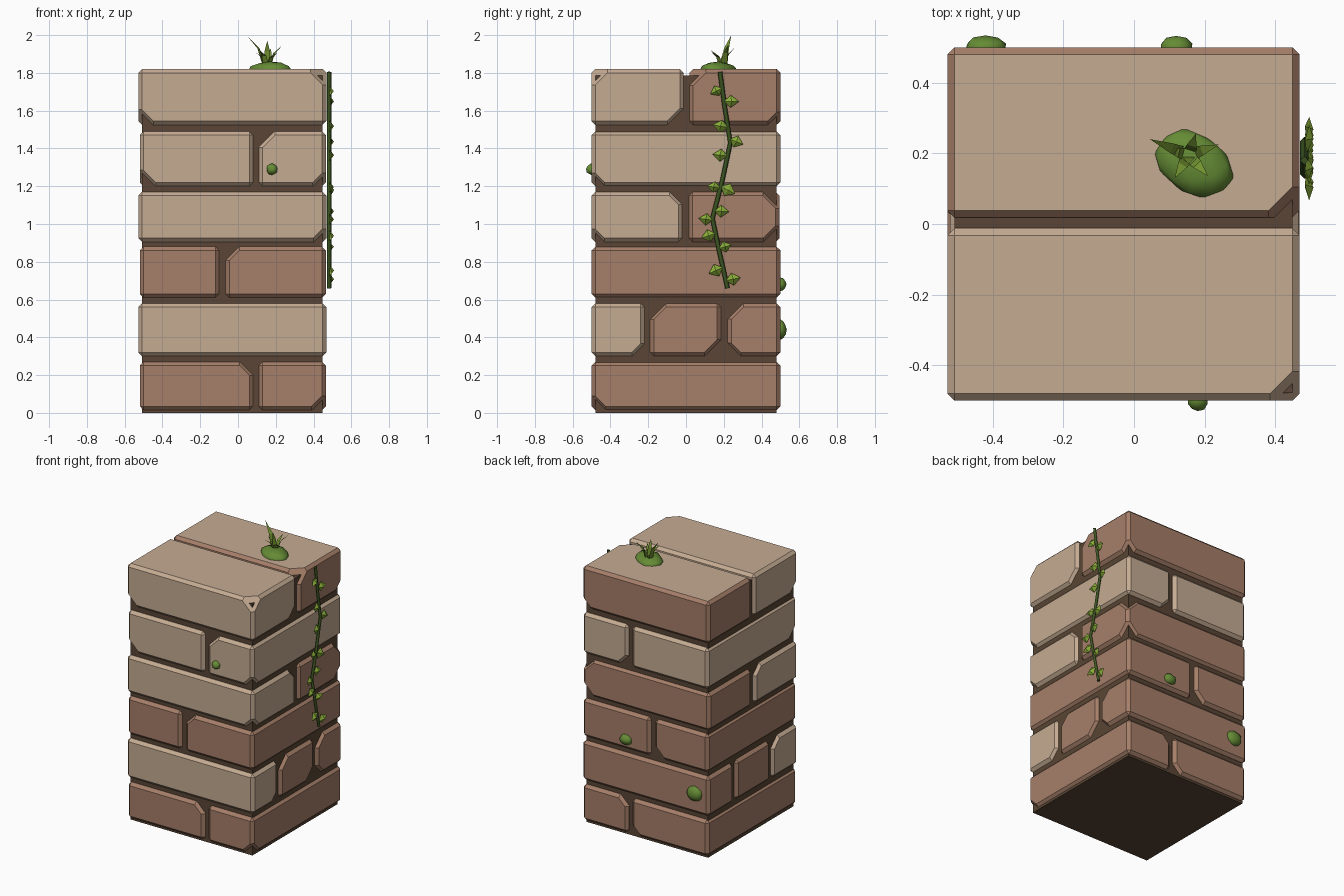
import bpy, bmesh, math, random
from mathutils import Vector, Matrix

random.seed(4)
start_cube = bpy.data.objects.get("Cube")
if start_cube:
    bpy.data.objects.remove(start_cube, do_unlink=True)


def material(name, colour):
    mat = bpy.data.materials.new(name)
    mat.use_nodes = True
    mat.diffuse_color = (*colour, 1)
    mat.node_tree.nodes["Principled BSDF"].inputs["Base Color"].default_value = (*colour, 1)
    return mat


tan = material("tan_brick", (0.56, 0.41, 0.29))
brown = material("brown_brick", (0.38, 0.21, 0.14))
mortar = material("dark_mortar", (0.10, 0.06, 0.035))
moss = material("moss_green", (0.13, 0.26, 0.035))
stem = material("stem_green", (0.045, 0.09, 0.015))
leaf_green = material("leaf_green", (0.25, 0.42, 0.04))
blade_green = material("grass_green", (0.17, 0.29, 0.03))


def finish(bm, name, *mats):
    mesh = bpy.data.meshes.new(name)
    bm.to_mesh(mesh)
    bm.free()
    for mat in mats:
        mesh.materials.append(mat)
    obj = bpy.data.objects.new(name, mesh)
    bpy.context.collection.objects.link(obj)
    return obj


def box(low, high):
    bm = bmesh.new()
    bmesh.ops.create_cube(bm, size=1)
    low, high = Vector(low), Vector(high)
    bmesh.ops.scale(bm, vec=high - low, verts=bm.verts)
    bmesh.ops.translate(bm, vec=(low + high) / 2, verts=bm.verts)
    return bm


def brick(name, low, high, mat, chips):
    """Chamfered block; each chip such as '+-+' names a broken corner."""
    bm = box(low, high)
    bmesh.ops.bevel(bm, geom=bm.edges[:], offset=0.02, segments=1, affect='EDGES')
    for chip in chips.split():
        signs = [1 if s == "+" else -1 for s in chip]
        corner = Vector([h if s > 0 else l for s, l, h in zip(signs, low, high)])
        normal = Vector(signs)
        point = corner - Vector((signs[0] * random.uniform(0.085, 0.11), 0, 0))
        bmesh.ops.bisect_plane(bm, geom=bm.verts[:] + bm.edges[:] + bm.faces[:],
                               plane_co=point, plane_no=normal, clear_outer=True)
        bmesh.ops.holes_fill(bm, edges=bm.edges[:], sides=0)
    bmesh.ops.recalc_face_normals(bm, faces=bm.faces)
    # The exposed top of the column is tan all over
    if high[2] > 1.8:
        for face in bm.faces:
            face.material_index = int(face.normal.z > 0.9)
    return finish(bm, name, mat, tan)


# Mortar core
finish(box((-0.508, -0.478, 0), (0.448, 0.478, 1.785)), "mortar_core", mortar)

# Courses: bottom, top, split axis, then bricks as (start, end, colour, chips)
X, Y = 0, 1
courses = [
    (0.015, 0.27, X, [(-0.52, 0.08, brown, "+-+ ++-"), (0.11, 0.465, brown, "+-- -++")]),
    (0.30, 0.58, Y, [(-0.5, -0.22, tan, "++- -++"), (-0.19, 0.185, brown, "++- +-+"),
                     (0.22, 0.5, brown, "+-+ +--")]),
    (0.61, 0.88, X, [(-0.52, -0.10, brown, "++-"), (-0.065, 0.465, brown, "--+")]),
    (0.905, 1.17, Y, [(-0.5, -0.02, tan, "+-- +++ -++"), (0.015, 0.495, brown, "+++ ++-")]),
    (1.20, 1.49, X, [(-0.52, 0.08, tan, "---"), (0.11, 0.465, tan, "--+ +-- -+-")]),
    (1.525, 1.82, Y, [(-0.5, -0.012, tan, "--- +-+ ++-"), (0.018, 0.5, brown, "+-+ ++-")]),
]
for row, (bottom, top, axis, bricks) in enumerate(courses, 1):
    for col, (start, end, mat, chips) in enumerate(bricks, 1):
        low, high = [-0.528, -0.5, bottom], [0.468, 0.5, top]
        low[axis], high[axis] = start, end
        brick(f"brick_row{row}_{col}", low, high, mat, chips)


# Moss clumps, half sunk into the bricks
def clump(name, centre, size, turn=0):
    bm = bmesh.new()
    bmesh.ops.create_icosphere(bm, subdivisions=2, radius=1)
    for v in bm.verts:
        v.co *= random.uniform(0.93, 1.05)
    bmesh.ops.scale(bm, vec=size, verts=bm.verts)
    bmesh.ops.rotate(bm, matrix=Matrix.Rotation(math.radians(turn), 3, 'Z'), verts=bm.verts)
    bmesh.ops.translate(bm, vec=centre, verts=bm.verts)
    for face in bm.faces:
        face.smooth = True
    finish(bm, name, moss)


clump("moss_top", (0.17, 0.17, 1.815), (0.122, 0.088, 0.045), -30)
clump("moss_front", (0.18, -0.5, 1.29), (0.03, 0.03, 0.03))
clump("moss_back_upper", (0.12, 0.5, 0.68), (0.046, 0.032, 0.037))
clump("moss_back_lower", (-0.42, 0.5, 0.44), (0.058, 0.033, 0.052))

# Grass tuft: bent, tapering blades fanning out from the moss
bm = bmesh.new()
root = Vector((0.155, 0.195, 1.835))
tips = [(0.045, 0.24, 2.0), (0.155, 0.17, 1.97), (0.24, 0.225, 1.95), (0.115, 0.13, 1.92),
        (0.21, 0.135, 1.91), (0.175, 0.255, 1.93), (0.09, 0.21, 1.91)]
for tip in map(Vector, tips):
    out = Vector((tip.x - root.x, tip.y - root.y, 0))
    side = Vector((-out.y, out.x, 0)).normalized() * 0.018
    base = root + out * 0.15
    mid = base.lerp(tip, 0.5) - out * 0.15 + Vector((0, 0, 0.012))
    a, b, c, d, e = [bm.verts.new(p) for p in
                     (base - side, base + side, mid + side * 0.8, mid - side * 0.8, tip)]
    bm.faces.new((a, b, c, d))
    bm.faces.new((d, c, e))
finish(bm, "grass_tuft", blade_green)

# Vine stem hanging down one side
path = [(0.18, 1.805), (0.205, 1.62), (0.235, 1.43), (0.19, 1.22),
        (0.14, 1.03), (0.175, 0.86), (0.22, 0.66)]
curve = bpy.data.curves.new("vine_stem", 'CURVE')
curve.dimensions = '3D'
curve.bevel_depth = 0.012
curve.bevel_resolution = 0
curve.use_fill_caps = True
spline = curve.splines.new('POLY')
spline.points.add(len(path) - 1)
for point, (y, z) in zip(spline.points, path):
    point.co = (0.482, y, z, 1)
curve.materials.append(stem)
bpy.context.collection.objects.link(bpy.data.objects.new("vine_stem", curve))


# Vine leaves: folded diamonds to either side of the stem
def stem_y(z):
    for (y0, z0), (y1, z1) in zip(path, path[1:]):
        if z1 <= z <= z0:
            return y0 + (y1 - y0) * (z0 - z) / (z0 - z1)


bm = bmesh.new()
leaves = [(1.72, -1), (1.65, 1), (1.51, -1), (1.45, 1), (1.36, -1), (1.2, 1), (1.19, -1),
          (1.07, 1), (1.02, -1), (0.95, -1), (0.87, 1), (0.77, -1), (0.7, 1)]
for height, way in leaves:
    base = Vector((0.488, stem_y(height), height))
    angle = random.uniform(-0.5, 0.3)
    along = Vector((0.1, way * math.cos(angle), math.sin(angle)))
    across = Vector((0, -along.z, along.y))
    size = random.uniform(0.07, 0.09)
    b, l, m, r, t = [bm.verts.new(p) for p in (
        base, base + along * size * 0.45 + across * size * 0.42 - Vector((0.008, 0, 0)),
        base + along * size * 0.5 + Vector((0.016, 0, 0)),
        base + along * size * 0.45 - across * size * 0.42 - Vector((0.008, 0, 0)),
        base + along * size)]
    for tri in ((b, m, l), (m, t, l), (b, r, m), (r, t, m)):
        face = bm.faces.new(tri)
        face.normal_update()
        if face.normal.x < 0:
            face.normal_flip()
finish(bm, "vine_leaves", leaf_green)
